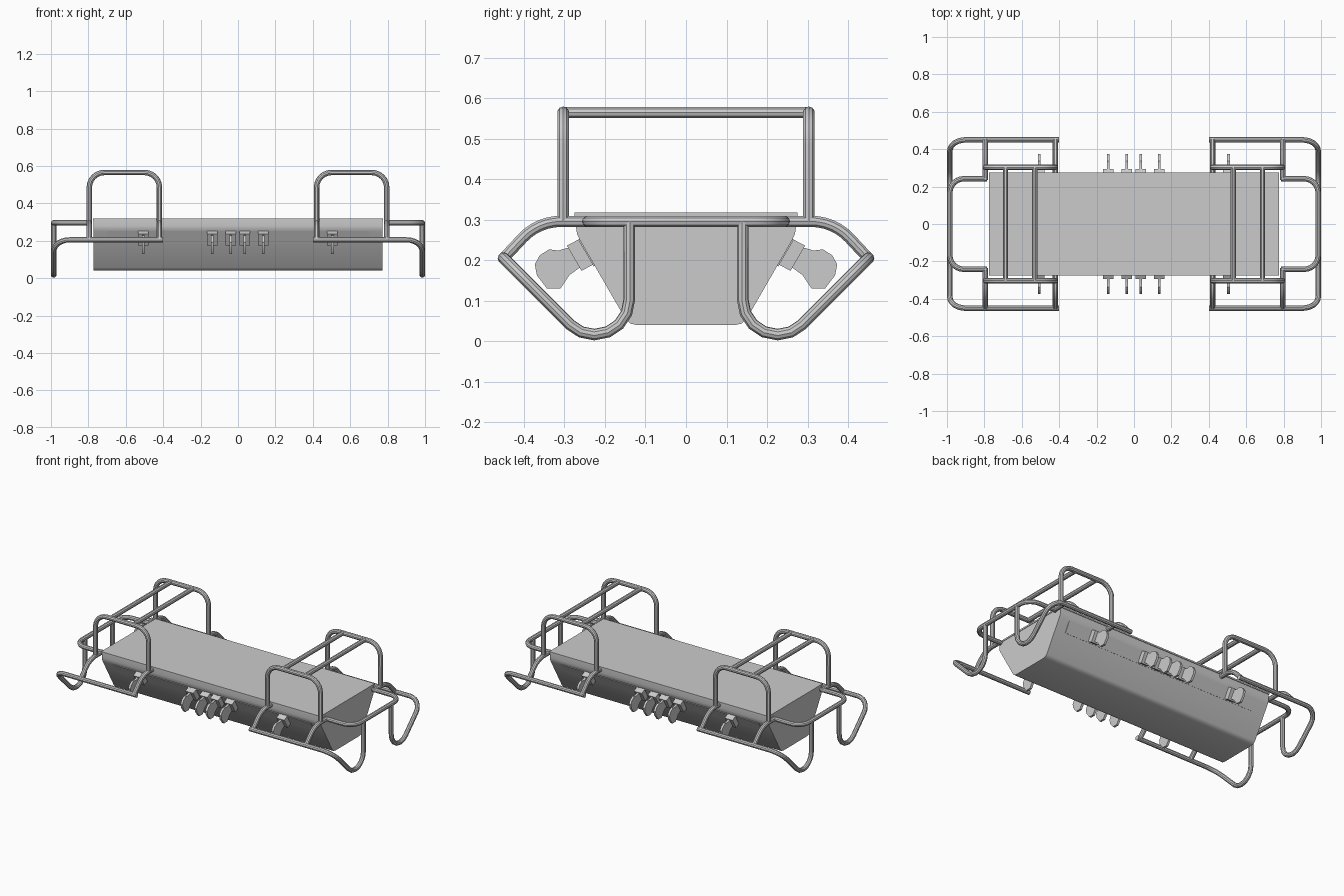
import bpy, math
from mathutils import Vector

if "Cube" in bpy.data.objects:
    bpy.data.objects.remove(bpy.data.objects["Cube"])

R = 0.0145  # tube radius


def fillet(points, radii, seg=6):
    """Round the inner corners of a polyline."""
    p = [Vector(q) for q in points]
    out = [p[0]]
    for i in range(1, len(p) - 1):
        a, b = (p[i - 1] - p[i]).normalized(), (p[i + 1] - p[i]).normalized()
        half = a.angle(b) / 2
        r = radii[i - 1]
        t = r / math.tan(half)
        mid = (a + b).normalized()
        c = p[i] + mid * (r / math.sin(half))
        s, e = p[i] + a * t - c, p[i] + b * t - c
        ang = s.angle(e)
        for k in range(seg + 1):
            f = k / seg
            out.append(c + (s * math.sin((1 - f) * ang) + e * math.sin(f * ang)) / math.sin(ang))
    out.append(p[-1])
    return out


def tube(name, points, radii=()):
    cu = bpy.data.curves.new(name, 'CURVE')
    cu.dimensions = '3D'
    cu.bevel_depth = R
    cu.bevel_resolution = 3
    cu.use_fill_caps = True
    pts = fillet(points, radii)
    sp = cu.splines.new('POLY')
    sp.points.add(len(pts) - 1)
    for q, v in zip(sp.points, pts):
        q.co = (*v, 1)
    ob = bpy.data.objects.new(name, cu)
    bpy.context.collection.objects.link(ob)
    finish(ob, True)


def finish(ob, convert=False):
    bpy.ops.object.select_all(action='DESELECT')
    ob.select_set(True)
    bpy.context.view_layer.objects.active = ob
    if convert:
        bpy.ops.object.convert(target='MESH')
    else:
        bpy.ops.object.mode_set(mode='EDIT')
        bpy.ops.mesh.select_all(action='SELECT')
        bpy.ops.mesh.normals_make_consistent(inside=False)
        bpy.ops.object.mode_set(mode='OBJECT')
    bpy.ops.object.shade_smooth_by_angle(angle=math.radians(35))


def prism(name, profile, x0, x1):
    """Extrude a (y, z) profile along x."""
    n = len(profile)
    verts = [(x, y, z) for x in (x0, x1) for y, z in profile]
    faces = [tuple(range(n)), tuple(range(n, 2 * n))]
    faces += [(i, (i + 1) % n, n + (i + 1) % n, n + i) for i in range(n)]
    me = bpy.data.meshes.new(name)
    me.from_pydata(verts, [], faces)
    ob = bpy.data.objects.new(name, me)
    bpy.context.collection.objects.link(ob)
    finish(ob)


# Trough-shaped housing and its lid
half = [(0.12, 0.04), (0.138, 0.044), (0.15, 0.056), (0.262, 0.25),
        (0.269, 0.265), (0.271, 0.28), (0.271, 0.308)]
prism("housing", half + [(-y, z) for y, z in reversed(half)], -0.772, 0.772)
prism("lid", [(-0.275, 0.308), (0.275, 0.308), (0.275, 0.318), (-0.275, 0.318)], -0.775, 0.775)

# Connectors on the sloping walls
plate = [(0.222, 0.188), (0.260, 0.254), (0.266, 0.251), (0.228, 0.185)]
flange = [(0.222, 0.193), (0.258, 0.255), (0.294, 0.236), (0.258, 0.174)]
paddle = [(0.262, 0.182), (0.288, 0.232), (0.315, 0.224), (0.338, 0.227), (0.361, 0.212),
          (0.373, 0.19), (0.368, 0.163), (0.343, 0.13), (0.31, 0.13), (0.288, 0.163)]
for s in (-1, 1):
    side = [[(s * y, z) for y, z in prof] for prof in (plate, flange, paddle)]
    prism("wall_strip", side[0], -0.7, 0.7)
    for x in (-0.507, -0.138, -0.039, 0.037, 0.135, 0.505):
        prism("connector_flange", side[1], x - 0.028, x + 0.028)
        prism("connector_paddle", side[2], x - 0.007, x + 0.007)

# Tubular frame, repeated at both ends and both sides
for sx in (-1, 1):
    for sy in (-1, 1):
        tube("carry_hoop", [(sx * 0.795, sy * 0.303, 0.296), (sx * 0.795, sy * 0.303, 0.565),
                            (sx * 0.42, sy * 0.303, 0.565), (sx * 0.42, sy * 0.303, 0.296)],
             (0.08, 0.08))
        for x in (0.795, 0.42):
            tube("side_strut", [(sx * x, sy * 0.235, 0.296), (sx * x, sy * 0.365, 0.296),
                                (sx * x, sy * 0.45, 0.205)], (0.13,))
        tube("side_rail_leg", [(sx * 0.4, sy * 0.45, 0.205), (sx * 0.985, sy * 0.45, 0.205),
                               (sx * 0.985, sy * 0.14, -0.105), (sx * 0.985, sy * 0.14, 0.296)],
             (0.085, 0.086))
    tube("end_bumper", [(sx * 0.785, -0.242, 0.296), (sx * 0.985, -0.242, 0.296),
                        (sx * 0.985, 0.242, 0.296), (sx * 0.785, 0.242, 0.296)], (0.075, 0.075))
    for x in (0.53, 0.687):
        tube("top_crossbar", [(sx * x, -0.303, 0.565), (sx * x, 0.303, 0.565)])
